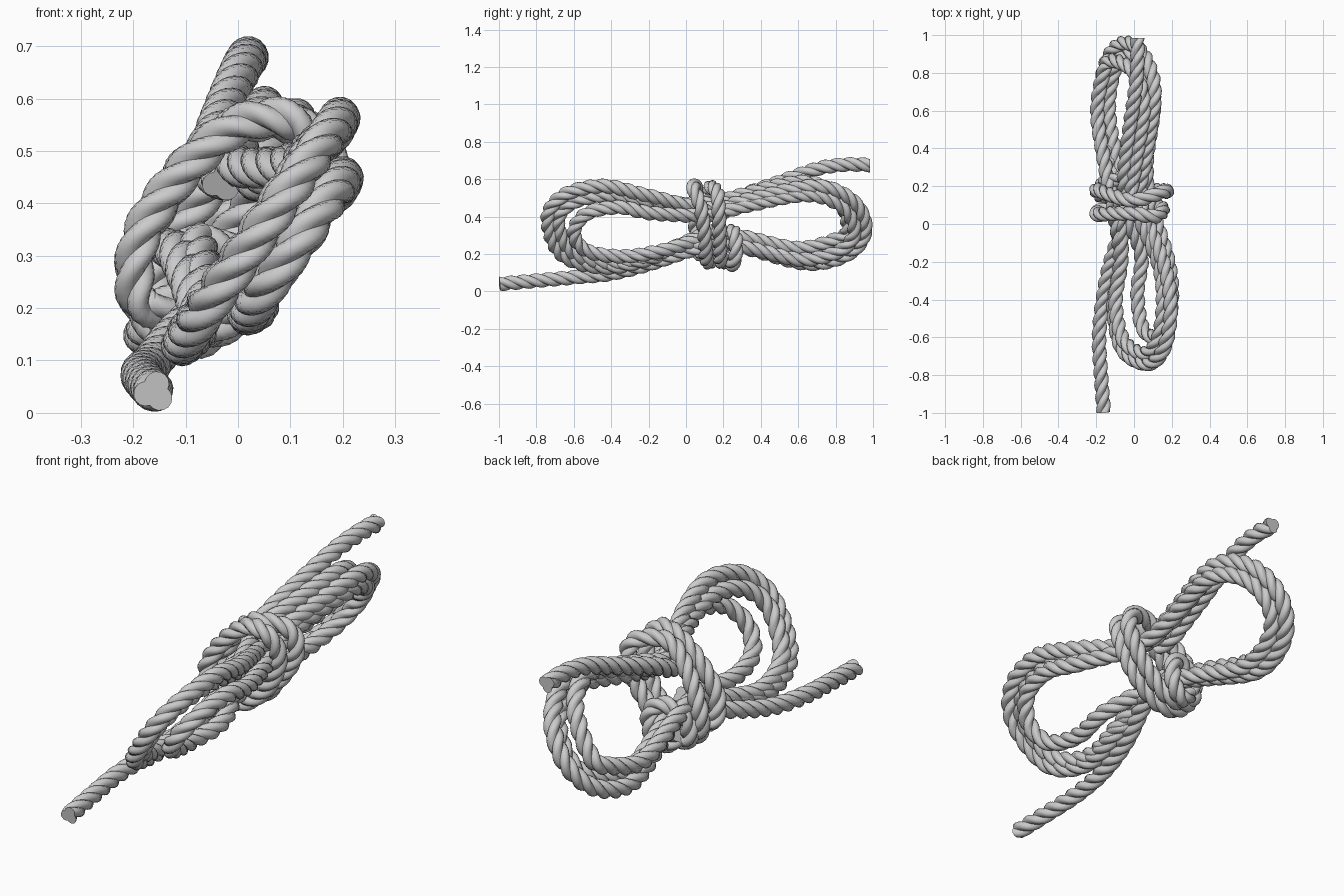
import bpy, bmesh, math
from mathutils import Vector

if "Cube" in bpy.data.objects:
    bpy.data.objects.remove(bpy.data.objects["Cube"])

LAY = 0.205            # length of one full twist of the strands
STEP = 0.0125          # spacing of the cross-sections
D, RS = 0.0165, 0.0235  # strand offset and strand radius
SIDES = 8              # points per strand


def tilt(y, u, v):
    """Point in the tilted frame of the coil: u along its height, v across it."""
    return Vector((-0.02 + 0.57 * u - 0.82 * v, y, 0.36 + 0.82 * u + 0.57 * v))


def smooth_path(pts):
    """Catmull-Rom through the points, resampled to even spacing."""
    p = [2 * pts[0] - pts[1]] + pts + [2 * pts[-1] - pts[-2]]
    fine = []
    for a, b, c, d in zip(p, p[1:], p[2:], p[3:]):
        for i in range(40):
            t = i / 40
            fine.append(0.5 * (2 * b + (c - a) * t + (2 * a - 5 * b + 4 * c - d) * t * t
                               + (3 * b - a - 3 * c + d) * t ** 3))
    fine.append(pts[-1])
    out, need = [fine[0]], STEP
    for a, b in zip(fine, fine[1:]):
        seg = (b - a).length
        while seg >= need:
            a = a.lerp(b, need / seg)
            out.append(a)
            seg, need = (b - a).length, STEP
        need -= seg
    return out


def three_strand_profile():
    """Polar outline of three touching strands."""
    prof = []
    for lobe in range(3):
        for i in range(SIDES):
            a = math.radians(-60 + 120 * i / SIDES)
            r = D * math.cos(a) + math.sqrt(RS ** 2 - (D * math.sin(a)) ** 2)
            prof.append((a + lobe * math.tau / 3, r))
    return prof


def rope(name, pts):
    """Sweep the twisting three-strand outline along a path."""
    path, prof = smooth_path(pts), three_strand_profile()
    bm, rings, n = bmesh.new(), [], Vector((0.3, 0.1, 1))
    for i, c in enumerate(path):
        t = (path[min(i + 1, len(path) - 1)] - path[max(i - 1, 0)]).normalized()
        n = (n - t * n.dot(t)).normalized()
        b = t.cross(n)
        w = math.tau * i * STEP / LAY
        rings.append([bm.verts.new(c + r * (math.cos(a + w) * n + math.sin(a + w) * b))
                      for a, r in prof])
    m = len(prof)
    for r0, r1 in zip(rings, rings[1:]):
        for j in range(m):
            bm.faces.new((r0[j], r0[(j + 1) % m], r1[(j + 1) % m], r1[j]))
    bm.faces.new(rings[0][::-1])
    bm.faces.new(rings[-1])
    me = bpy.data.meshes.new(name)
    bm.to_mesh(me)
    bm.free()
    ob = bpy.data.objects.new(name, me)
    bpy.context.collection.objects.link(ob)
    bpy.ops.object.select_all(action='DESELECT')
    ob.select_set(True)
    bpy.context.view_layer.objects.active = ob
    bpy.ops.object.shade_smooth_by_angle(angle=math.radians(50))
    return ob


# Turns of the coil: (end y, tip u, top u, bottom u, sideways v) for back and front bights
back = [(0.90, -0.04, 0.20, -0.22, -0.015), (0.959, -0.04, 0.24, -0.265, 0.01),
        (0.865, -0.08, 0.225, -0.205, 0.07)]
front = [(-0.60, 0.04, 0.20, -0.12, -0.13), (-0.74, 0.08, 0.29, -0.24, -0.06),
         (-0.685, 0.06, 0.225, -0.215, -0.055)]
waist = [-0.06, 0.0, 0.05, 0.03]

# Front tail leading into the coil
coil = [Vector(p) for p in ((-0.16, -0.997, 0.04), (-0.175, -0.8, 0.057), (-0.185, -0.6, 0.075),
                            (-0.165, -0.4, 0.095), (-0.125, -0.2, 0.145))]
for k in range(3):
    e, tip, ut, ub, v = back[k]
    coil.append(tilt(0.12, -0.1, waist[k]))
    for f, u in ((0.36, 0.65 * ub), (0.68, ub), (0.91, 0.75 * ub), (1, tip),
                 (0.93, 0.6 * ut), (0.72, ut), (0.36, 0.65 * ut)):
        coil.append(tilt(f * e, u, v))
    coil.append(tilt(0.12, 0.1, waist[k]))
    e, tip, ut, ub, v = front[k]
    for f, u in ((0.3, 0.8 * ut), (0.6, ut), (0.88, 0.8 * ut), (1, tip),
                 (0.9, 0.65 * ub), (0.6, ub), (0.25, 0.75 * ub)):
        coil.append(tilt(f * e, u, v))
coil.append(tilt(0.15, -0.06, waist[3]))
rope("coiled_rope", coil)

# Wrapping turns around the waist: (degrees, y, sideways shift)
turns = [(160, 0.07, 0.0), (125, 0.05, 0.01), (90, 0.055, 0), (45, 0.055, 0), (0, 0.04, 0),
         (-45, 0.08, 0), (-90, 0.1, 0), (-135, 0.11, 0), (-180, 0.135, 0), (-225, 0.18, 0.01),
         (-270, 0.155, 0), (-315, 0.125, 0), (-360, 0.165, -0.035), (-405, 0.175, -0.025),
         (-450, 0.18, 0), (-495, 0.185, 0), (-540, 0.205, 0)]
wrap = [tilt(0.1, -0.14, -0.04)]
for deg, y, shift in turns:
    a = math.radians(deg)
    wrap.append(tilt(y, 0.235 * math.cos(a), 0.13 * math.sin(a) + shift))
# Final hitch around the lower strands only
wrap += [tilt(*p) for p in ((0.22, -0.15, 0.06), (0.245, -0.06, 0.02), (0.265, -0.05, -0.05),
                            (0.265, -0.13, -0.105), (0.245, -0.21, -0.08), (0.235, -0.2, 0.0))]
rope("waist_wrap", wrap)

# Back tail leaving the waist
rope("back_tail", [Vector(p) for p in ((-0.03, 0.12, 0.44), (-0.05, 0.2, 0.465), (-0.05, 0.3, 0.515),
                                       (-0.025, 0.5, 0.585), (0.005, 0.7, 0.655), (0.018, 0.85, 0.678),
                                       (0.018, 0.985, 0.676))])
